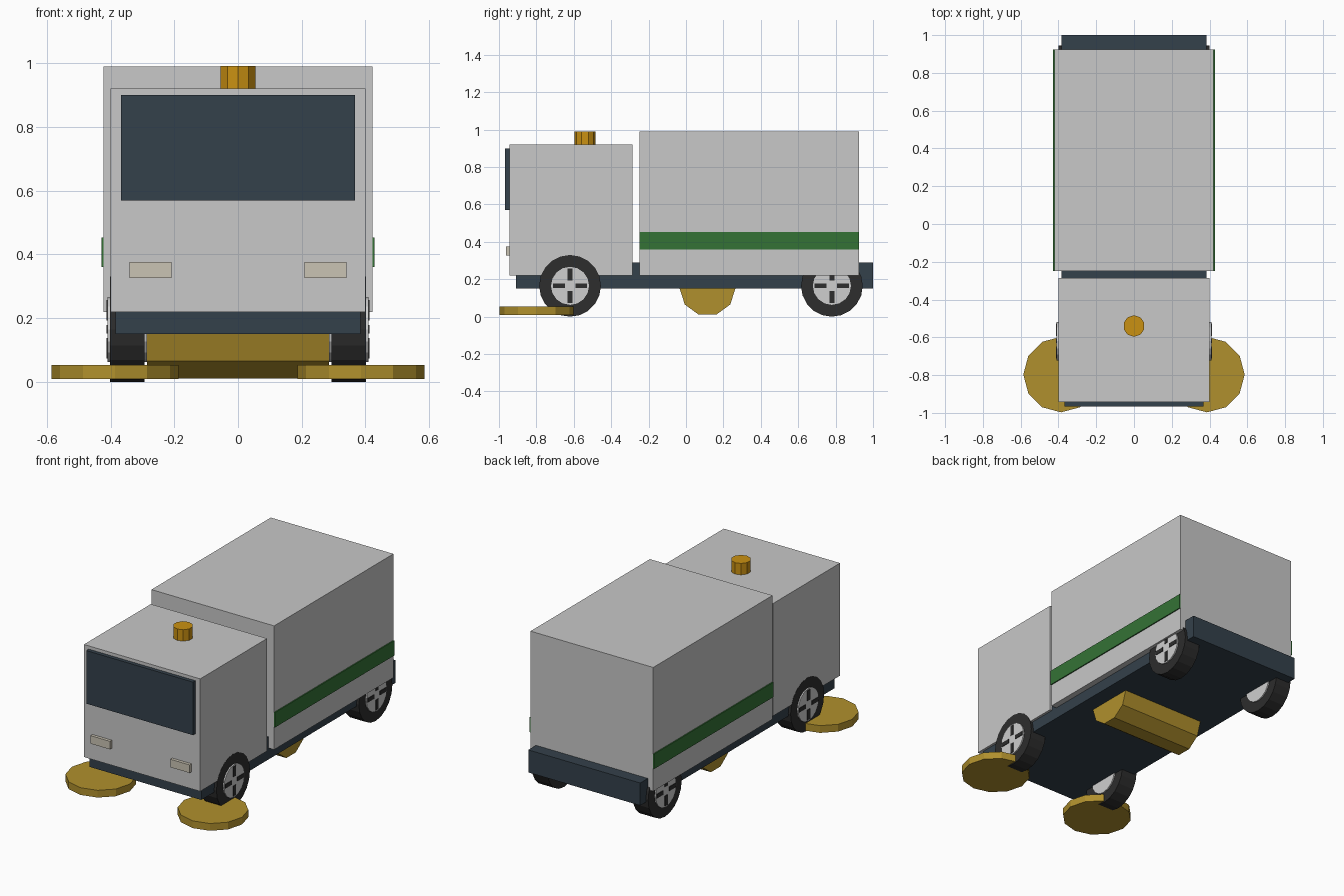
import bpy
import math

default = bpy.data.objects.get("Cube")
if default:
    bpy.data.objects.remove(default, do_unlink=True)


def material(name, rgb):
    m = bpy.data.materials.new(name)
    m.use_nodes = True
    m.diffuse_color = (*rgb, 1)
    bsdf = next(n for n in m.node_tree.nodes if n.type == "BSDF_PRINCIPLED")
    bsdf.inputs["Base Color"].default_value = (*rgb, 1)
    return m


PAINT = material("light grey paint", (0.58, 0.58, 0.58))
DARK = material("dark slate", (0.034, 0.052, 0.07))
GREEN = material("green stripe", (0.034, 0.17, 0.036))
BRISTLE = material("mustard bristle", (0.434, 0.279, 0.026))
AMBER = material("amber", (0.59, 0.283, 0.006))
RUBBER = material("black rubber", (0.026, 0.026, 0.026))
LAMP = material("cream lamp", (0.59, 0.55, 0.456))
RIM = material("rim silver", (0.62, 0.62, 0.62))


def finish(name, mat):
    ob = bpy.context.object
    ob.name = name
    ob.data.materials.append(mat)
    bpy.ops.object.transform_apply(location=False, rotation=True, scale=True)
    return ob


def box(name, mat, x, y, z):
    """Box from (min, max) ranges on each axis."""
    spans = (x, y, z)
    bpy.ops.mesh.primitive_cube_add(size=1, location=[(a + b) / 2 for a, b in spans])
    bpy.context.object.scale = [b - a for a, b in spans]
    return finish(name, mat)


def cylinder(name, mat, sides, radius, depth, loc, axis="z", turn=0):
    rot = (0, math.pi / 2, 0) if axis == "x" else (0, 0, turn)
    bpy.ops.mesh.primitive_cylinder_add(
        vertices=sides, radius=radius, depth=depth, location=loc, rotation=rot)
    return finish(name, mat)


def side_range(s, a, b):
    return tuple(sorted((s * a, s * b)))


# Chassis, cab and hopper
box("chassis", DARK, (-0.385, 0.385), (-0.91, 1.0), (0.15, 0.29))
box("cab", PAINT, (-0.40, 0.40), (-0.943, -0.285), (0.22, 0.92))
box("hopper", PAINT, (-0.422, 0.422), (-0.248, 0.925), (0.22, 0.99))
box("windscreen", DARK, (-0.367, 0.367), (-0.967, -0.94), (0.57, 0.90))

# Roof beacon and central roller brush
cylinder("beacon", AMBER, 10, 0.057, 0.072, (0, -0.54, 0.955))
cylinder("roller_brush", BRISTLE, 10, 0.15, 0.57, (0, 0.115, 0.153), "x")

for side, s in (("left", 1), ("right", -1)):
    # Stripe, headlight and sweeping disc
    box(f"{side}_stripe", GREEN, side_range(s, 0.42, 0.429), (-0.248, 0.925), (0.36, 0.453))
    box(f"{side}_headlight", LAMP, side_range(s, 0.208, 0.341), (-0.962, -0.94), (0.326, 0.376))
    cylinder(f"{side}_side_brush", BRISTLE, 12, 0.2, 0.045, (s * 0.386, -0.797, 0.031))

    # Wheels with through hubs and four dark slots
    for end, y in (("front", -0.62), ("rear", 0.78)):
        name = f"{side}_{end}"
        z = 0.165
        cylinder(f"{name}_tyre", RUBBER, 20, 0.165, 0.108, (s * 0.347, y, z), "x")
        cylinder(f"{name}_rim", RIM, 16, 0.102, 0.124, (s * 0.347, y, z), "x")
        for i in range(4):
            a = i * math.pi / 2
            cy, cz = y + 0.06 * math.cos(a), z + 0.06 * math.sin(a)
            h, v = (0.032, 0.013) if i % 2 == 0 else (0.013, 0.032)
            box(f"{name}_slot_{i + 1}", RUBBER, side_range(s, 0.406, 0.412),
                (cy - h, cy + h), (cz - v, cz + v))
